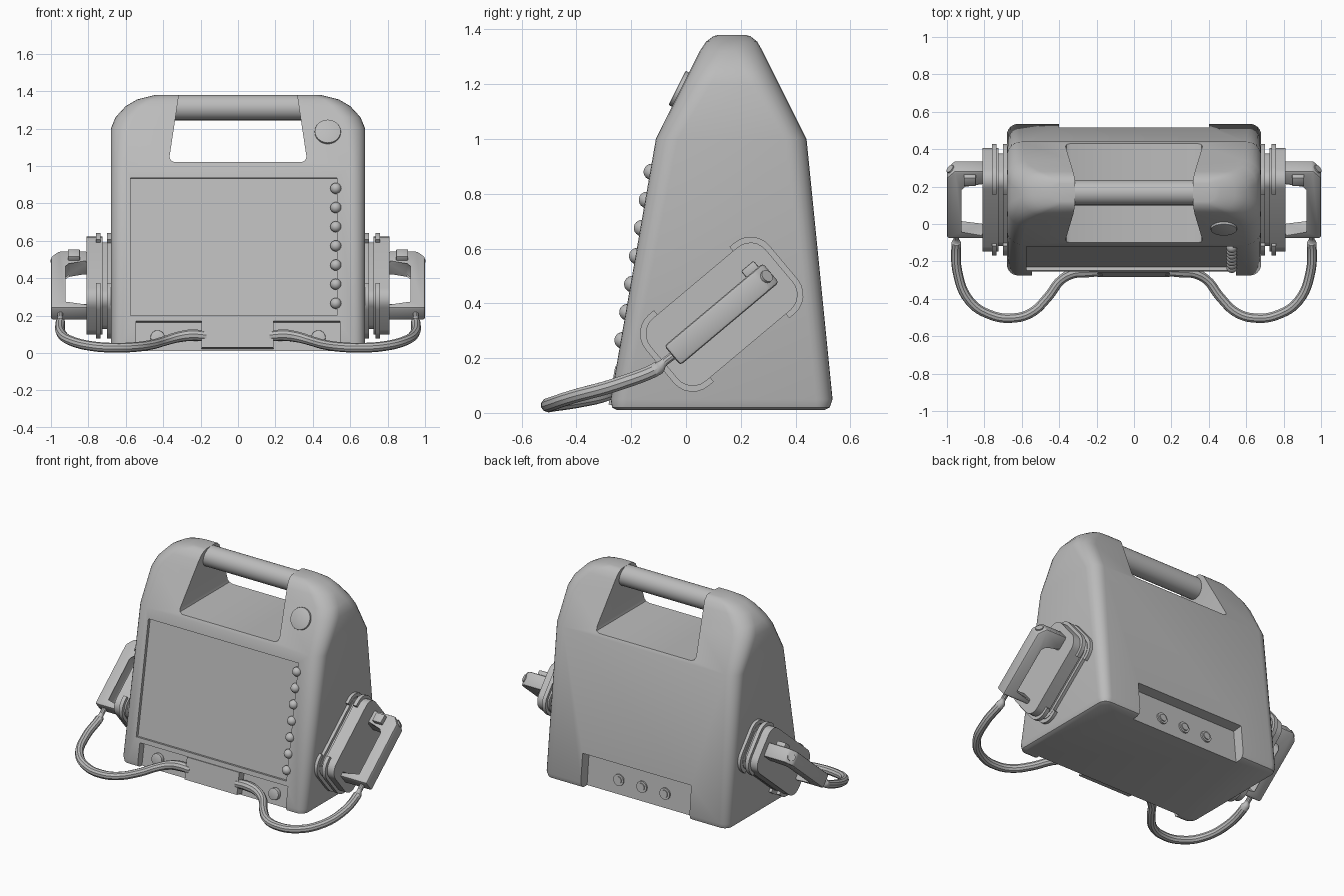
import bpy, bmesh, math
from mathutils import Matrix, Vector

cube = bpy.data.objects.get("Cube")
if cube:
    bpy.data.objects.remove(cube, do_unlink=True)

GREY = (0.5, 0.5, 0.5, 1)
mat = bpy.data.materials.new("plain grey")
mat.use_nodes = True
mat.diffuse_color = GREY
mat.node_tree.nodes["Principled BSDF"].inputs["Base Color"].default_value = GREY


def frame(origin, a, b):
    """Local axes a, b and their cross product, as a matrix."""
    a, b = Vector(a).normalized(), Vector(b).normalized()
    m = Matrix((a, b, a.cross(b))).transposed().to_4x4()
    m.translation = origin
    return m


def select(ob):
    bpy.ops.object.select_all(action='DESELECT')
    ob.select_set(True)
    bpy.context.view_layer.objects.active = ob


def smooth(ob):
    select(ob)
    bpy.ops.object.shade_smooth_by_angle(angle=math.radians(35))


def finish(name, bm, matrix=Matrix(), side=1):
    bm.transform(Matrix.Diagonal((side, 1, 1, 1)) @ matrix)
    bmesh.ops.recalc_face_normals(bm, faces=bm.faces)
    me = bpy.data.meshes.new(name)
    bm.to_mesh(me)
    bm.free()
    me.materials.append(mat)
    ob = bpy.data.objects.new(name, me)
    bpy.context.collection.objects.link(ob)
    smooth(ob)
    return ob


def loft(rings):
    bm = bmesh.new()
    vs = [[bm.verts.new(p) for p in ring] for ring in rings]
    n = len(vs[0])
    for lo, hi in zip(vs, vs[1:]):
        for i in range(n):
            j = (i + 1) % n
            bm.faces.new((lo[i], lo[j], hi[j], hi[i]))
    bm.faces.new(vs[0][::-1])
    bm.faces.new(vs[-1])
    return bm


def prism(name, pts, lo, hi, matrix, side=1, bevel=0):
    bm = loft([[(p, q, t) for p, q in pts] for t in (lo, hi)])
    if bevel:
        bmesh.ops.bevel(bm, geom=bm.edges[:], offset=bevel, segments=2,
                        profile=0.5, affect='EDGES', clamp_overlap=True)
    return finish(name, bm, matrix, side)


def rrect(a, b, r, n=6):
    """Rounded rectangle, starting with its +a end."""
    pts = []
    for k, (sx, sy) in enumerate(((1, -1), (1, 1), (-1, 1), (-1, -1))):
        for i in range(n + 1):
            t = math.pi / 2 * (k - 1 + i / n)
            pts.append((sx * (a - r) + r * math.cos(t), sy * (b - r) + r * math.sin(t)))
    return pts


def circle(r, x=0, y=0, n=28):
    return [(x + r * math.cos(math.tau * i / n), y + r * math.sin(math.tau * i / n)) for i in range(n)]


def rect(x0, x1, y0, y1):
    return [(x0, y0), (x1, y0), (x1, y1), (x0, y1)]


def cut(ob, cutter):
    mod = ob.modifiers.new("cut", 'BOOLEAN')
    mod.operation, mod.solver, mod.object = 'DIFFERENCE', 'EXACT', cutter
    select(ob)
    bpy.ops.object.modifier_apply(modifier=mod.name)
    bpy.data.objects.remove(cutter, do_unlink=True)


# Frames for the main faces
SIDE = frame((0, 0, 0), (0, 1, 0), (0, 0, 1))
FRONT = frame((0, -0.284, 0), (1, 0, 0), (0, 0.174, 1))
BACK = frame((0, 0.54, 0), (-1, 0, 0), (0, -0.1, 1))
THROUGH = frame((0, 0, 0), (1, 0, 0), (0, 0, 1))

# Tapered housing: height, front y, back y, half width, corner radius
levels = [(0.01, -0.25, 0.505, 0.65, 0.04), (0.02, -0.27, 0.525, 0.67, 0.05),
          (0.05, -0.275, 0.535, 0.68, 0.06), (1.0, -0.11, 0.44, 0.68, 0.08),
          (1.2, -0.01, 0.34, 0.68, 0.1), (1.26, 0.02, 0.31, 0.655, 0.1),
          (1.32, 0.05, 0.28, 0.6, 0.1), (1.355, 0.073, 0.26, 0.54, 0.08),
          (1.375, 0.1, 0.235, 0.46, 0.06), (1.38, 0.12, 0.215, 0.44, 0.045)]
rings = []
for z, y0, y1, hx, r in levels:
    rings.append([(x, y + (y0 + y1) / 2, z) for x, y in rrect(hx, (y1 - y0) / 2, r)])
housing = finish("housing", loft(rings))

# Carry opening, screen recess and lower pockets
opening = [(-0.34, 1.02), (0.34, 1.02), (0.36, 1.03), (0.366, 1.05),
           (0.31, 1.42), (-0.31, 1.42), (-0.366, 1.05), (-0.36, 1.03)]
cut(housing, prism("cutter", opening, -1, 1, THROUGH))
cut(housing, prism("cutter", rect(-0.575, 0.53, 0.203, 0.95), -0.02, 0.1, FRONT))
cut(housing, prism("cutter", rect(-0.545, 0.545, -0.1, 0.173), -0.05, 0.1, FRONT))
cut(housing, prism("cutter", rect(-0.4, 0.4, -0.1, 0.24), -0.07, 0.1, BACK))
smooth(housing)

# Carry bar
prism("carry_bar", circle(0.068, 0.168, 1.312), -0.34, 0.34, SIDE)

# Round knob on the upper slope
SLOPE = frame((0.48, -0.02, 1.18), (1, 0, 0), (0, 0.5, 1))
prism("power_knob", circle(0.07), -0.02, 0.014, SLOPE, bevel=0.004)

# Column of buttons beside the screen
for i in range(7):
    bm = bmesh.new()
    bmesh.ops.create_uvsphere(bm, u_segments=16, v_segments=10, radius=0.03)
    place = Matrix.Translation((0.523, 0.27 + i * 0.104, -0.006))
    finish(f"button_{i + 1}", bm, FRONT @ place)

# Cable block in the front pocket
prism("cable_block", rect(-0.195, 0.19, 0.03, 0.172), -0.07, 0.004, FRONT)

# Rear sockets
for i in (-1, 0, 1):
    prism("rear_socket", circle(0.037, i * 0.17, 0.11), -0.08, -0.06, BACK)
    prism("rear_socket_core", circle(0.024, i * 0.17, 0.11), -0.08, -0.054, BACK)

# Paddles, handles and cables on both sides
ANGLE = math.radians(40)
U, V = (0, math.cos(ANGLE), math.sin(ANGLE)), (0, -math.sin(ANGLE), math.cos(ANGLE))
ORIGIN = (0, 0.13, 0.36)
PADDLE = frame(ORIGIN, U, V)
ACROSS = frame(ORIGIN, U, (1, 0, 0))
grip = [(-0.235, 0.8), (-0.235, 1.0), (0.19, 1.0), (0.235, 0.96), (0.235, 0.8),
        (0.14, 0.8), (0.14, 0.91), (0.11, 0.935), (-0.2, 0.935), (-0.2, 0.8)]
cable_path = [(0.95, -0.04, 0.215, 0.6), (0.95, -0.085, 0.18, 0.6), (0.95, -0.1, 0.165, 1),
              (0.945, -0.25, 0.105, 1), (0.88, -0.41, 0.06, 1), (0.77, -0.485, 0.035, 1),
              (0.65, -0.503, 0.028, 1), (0.55, -0.475, 0.032, 1), (0.46, -0.39, 0.045, 1),
              (0.39, -0.3, 0.065, 1), (0.32, -0.262, 0.085, 1.1), (0.25, -0.255, 0.095, 1.2),
              (0.17, -0.25, 0.09, 1.1)]


def clip_outline(end):
    outer, inner = rrect(0.295, 0.17, 0.09), rrect(0.272, 0.147, 0.07)
    half = len(outer) // 2
    pts = [(0.18, -0.17)] + outer[:half] + [(0.18, 0.17), (0.18, 0.147)]
    pts += inner[:half][::-1] + [(0.18, -0.147)]
    return [(end * u, v) for u, v in pts]


for side, label in ((1, "left"), (-1, "right")):
    prism(f"{label}_holder_base", rrect(0.27, 0.145, 0.07), 0.64, 0.7, PADDLE, side)
    prism(f"{label}_holder_core", rrect(0.25, 0.125, 0.06), 0.69, 0.74, PADDLE, side)
    prism(f"{label}_paddle_plate", rrect(0.275, 0.15, 0.073), 0.725, 0.81, PADDLE, side)
    for end, where in ((1, "upper"), (-1, "lower")):
        prism(f"{label}_{where}_inner_clip", clip_outline(end), 0.675, 0.7, PADDLE, side)
        prism(f"{label}_{where}_outer_clip", clip_outline(end), 0.735, 0.76, PADDLE, side)
    prism(f"{label}_grip", grip, -0.046, 0.046, ACROSS, side, bevel=0.012)
    # Trigger block on the upper arm
    prism(f"{label}_trigger", rect(0.155, 0.215, 0.845, 0.91), -0.075, -0.03, ACROSS, side, bevel=0.006)
    # Round stud on the grip's slanted end
    stud = PADDLE @ frame((0.212, 0, 0.98), (0, 1, 0), (-0.7, 0, 0.75))
    prism(f"{label}_stud", circle(0.024, n=20), -0.01, 0.008, stud, side)
    prism(f"{label}_pocket_knob", circle(0.038, 0.43, 0.09), -0.06, -0.025, FRONT, side, bevel=0.004)

    # Drooping cable from grip to block
    cu = bpy.data.curves.new(f"{label}_cable", 'CURVE')
    cu.dimensions, cu.bevel_depth, cu.bevel_resolution = '3D', 0.026, 3
    cu.resolution_u, cu.use_fill_caps = 6, True
    sp = cu.splines.new('BEZIER')
    sp.bezier_points.add(len(cable_path) - 1)
    for bp, (x, y, z, r) in zip(sp.bezier_points, cable_path):
        bp.co, bp.radius = (side * x, y, z), r
        bp.handle_left_type = bp.handle_right_type = 'AUTO'
    cu.materials.append(mat)
    cable = bpy.data.objects.new(f"{label}_cable", cu)
    bpy.context.collection.objects.link(cable)
    select(cable)
    bpy.ops.object.convert(target='MESH')
    smooth(bpy.context.view_layer.objects.active)
